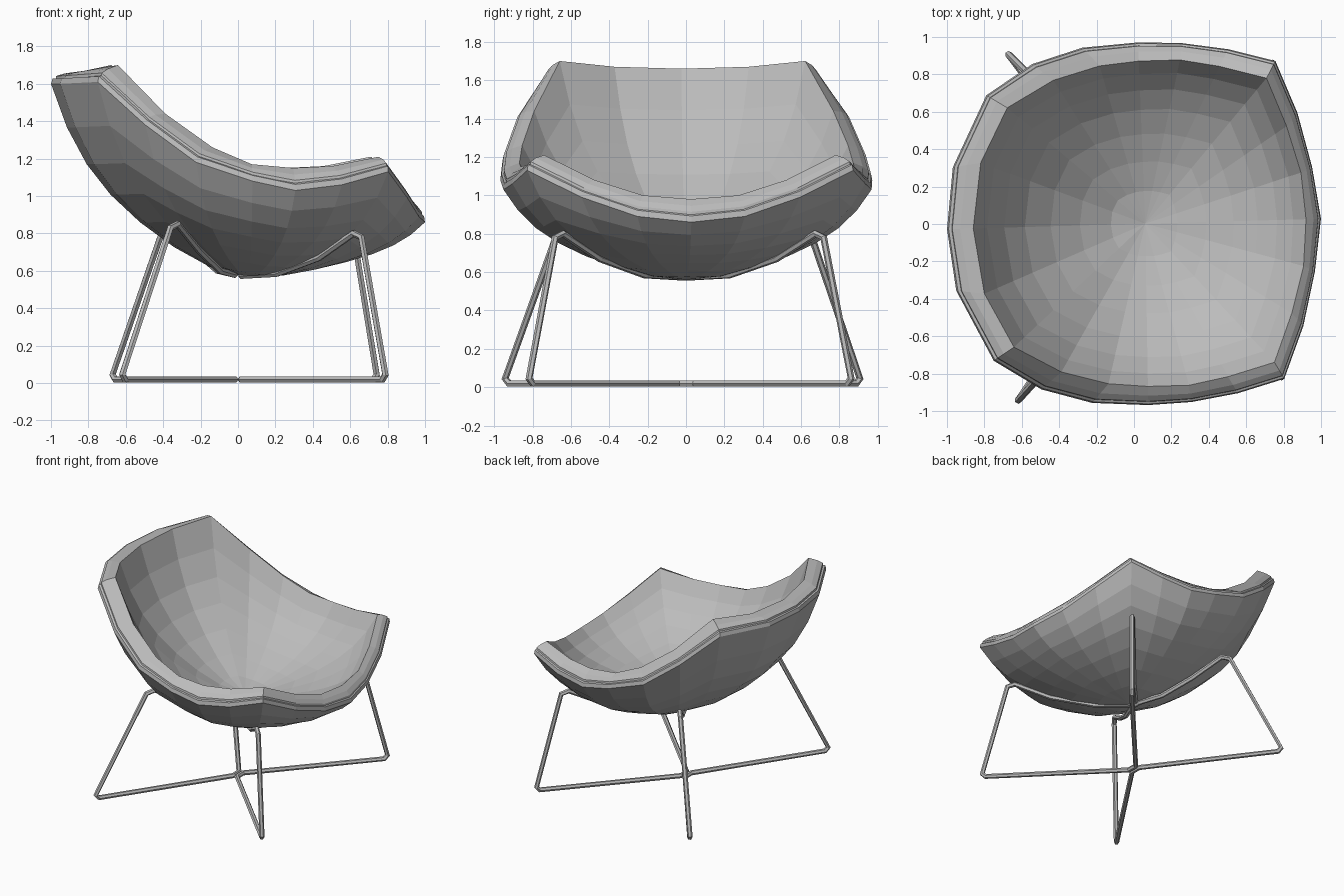
import bpy
import math
from mathutils import Vector

cube = bpy.data.objects.get("Cube")
if cube:
    bpy.data.objects.remove(cube, do_unlink=True)


def make_material(name, value):
    mat = bpy.data.materials.new(name)
    mat.use_nodes = True
    colour = (value, value, value, 1)
    mat.diffuse_color = colour
    mat.node_tree.nodes["Principled BSDF"].inputs["Base Color"].default_value = colour
    return mat


grey = make_material("plain grey", 0.5)
TURN = math.radians(1.6)  # the whole chair is turned slightly

# Half of the rim, back to front: outer edge and inner edge
HALF_RIM = [
    ((-1, 0, 1.6), (-.86, 0, 1.66)),
    ((-.96, .33, 1.6), (-.81, .35, 1.67)),
    ((-.77, .71, 1.61), (-.66, .64, 1.7)),
    ((-.52, .87, 1.38), (-.41, .78, 1.44)),
    ((-.25, .95, 1.18), (-.16, .85, 1.26)),
    ((.05, .97, 1.08), (.05, .87, 1.17)),
    ((.28, .96, 1.03), (.27, .87, 1.15)),
    ((.53, .92, 1.06), (.48, .83, 1.16)),
    ((.78, .85, 1.13), (.73, .76, 1.21)),
    ((.89, .57, .99), (.83, .5, 1.08)),
    ((.96, .28, .89), (.9, .25, 1)),
    ((1, 0, .86), (.92, 0, .98)),
]


def mirror_y(p):
    return Vector((p[0], -p[1], p[2]))


def full_rim(side):
    half = [Vector(pair[side]) for pair in HALF_RIM]
    return half + [mirror_y(p) for p in reversed(half[1:-1])]


outer, inner = full_rim(0), full_rim(1)
STEPS = (.2, .38, .55, .7, .82, .92)
CENTRE_X = .06


def bowl_ring(rim, t, floor):
    """Ring of a bowl that is round below and steepens towards the rim."""
    ring = []
    for p in rim:
        power = 1.55 + .6 * max(0, p.x * abs(p.y))
        rise = .72 * t ** power + .28 * t ** 8
        ring.append(Vector((CENTRE_X + (p.x - CENTRE_X) * t, p.y * t,
                            floor + (p.z - floor) * rise)))
    return ring


def across_rim(t, lift):
    return [a.lerp(b, t) + Vector((0, 0, lift)) for a, b in zip(outer, inner)]


def loft(name, floor, rings):
    """Skin a list of rings, closing the first one with a fan."""
    n = len(outer)
    verts = [Vector((CENTRE_X, 0, floor))] + [p for ring in rings for p in ring]
    faces = [(0, 1 + (i + 1) % n, 1 + i) for i in range(n)]
    for r in range(len(rings) - 1):
        a, b = 1 + r * n, 1 + (r + 1) * n
        for i in range(n):
            j = (i + 1) % n
            faces.append((a + i, a + j, b + j, b + i))
    mesh = bpy.data.meshes.new(name)
    mesh.from_pydata(verts, [], faces)
    mesh.materials.append(grey)
    obj = bpy.data.objects.new(name, mesh)
    obj.rotation_euler.z = TURN
    bpy.context.collection.objects.link(obj)
    return obj


# Outer shell with a narrow lip
shell = loft("seat_shell", .56,
             [bowl_ring(outer, t, .56) for t in STEPS]
             + [outer, across_rim(.06, .025), across_rim(.3, .01)])
shell.data.flip_normals()

# Thick cushion lining, rolled over the rim
loft("seat_cushion", .69,
     [bowl_ring(inner, t, .69) for t in STEPS]
     + [inner, across_rim(.5, .025), across_rim(.2, .03), across_rim(.15, 0)])


def wire_frame(name, half):
    """Closed bent rod, mirrored across the seat's centre line."""
    points = [Vector(p) for p in half]
    points += [mirror_y(p) for p in reversed(points)]
    curve = bpy.data.curves.new(name, "CURVE")
    curve.dimensions = "3D"
    curve.bevel_depth = .019
    curve.bevel_resolution = 1
    spline = curve.splines.new("POLY")
    spline.points.add(len(points) - 1)
    for target, p in zip(spline.points, points):
        target.co = (*p, 1)
    spline.use_cyclic_u = True
    spline.use_smooth = False
    curve.materials.append(grey)
    obj = bpy.data.objects.new(name, curve)
    obj.rotation_euler.z = TURN
    bpy.context.collection.objects.link(obj)


# Two rod frames, back to back under the seat
wire_frame("rear_leg_frame", [
    (-.018, .04, .019), (-.63, .905, .019), (-.645, .925, .045),
    (-.38, .65, .83), (-.34, .6, .85), (-.22, .4, .71), (-.1, .2, .6), (-.02, .04, .58)])
wire_frame("front_leg_frame", [
    (.018, .04, .019), (.75, .82, .019), (.765, .84, .045),
    (.64, .7, .78), (.6, .66, .8), (.42, .46, .67), (.2, .22, .585), (.02, .04, .575)])
